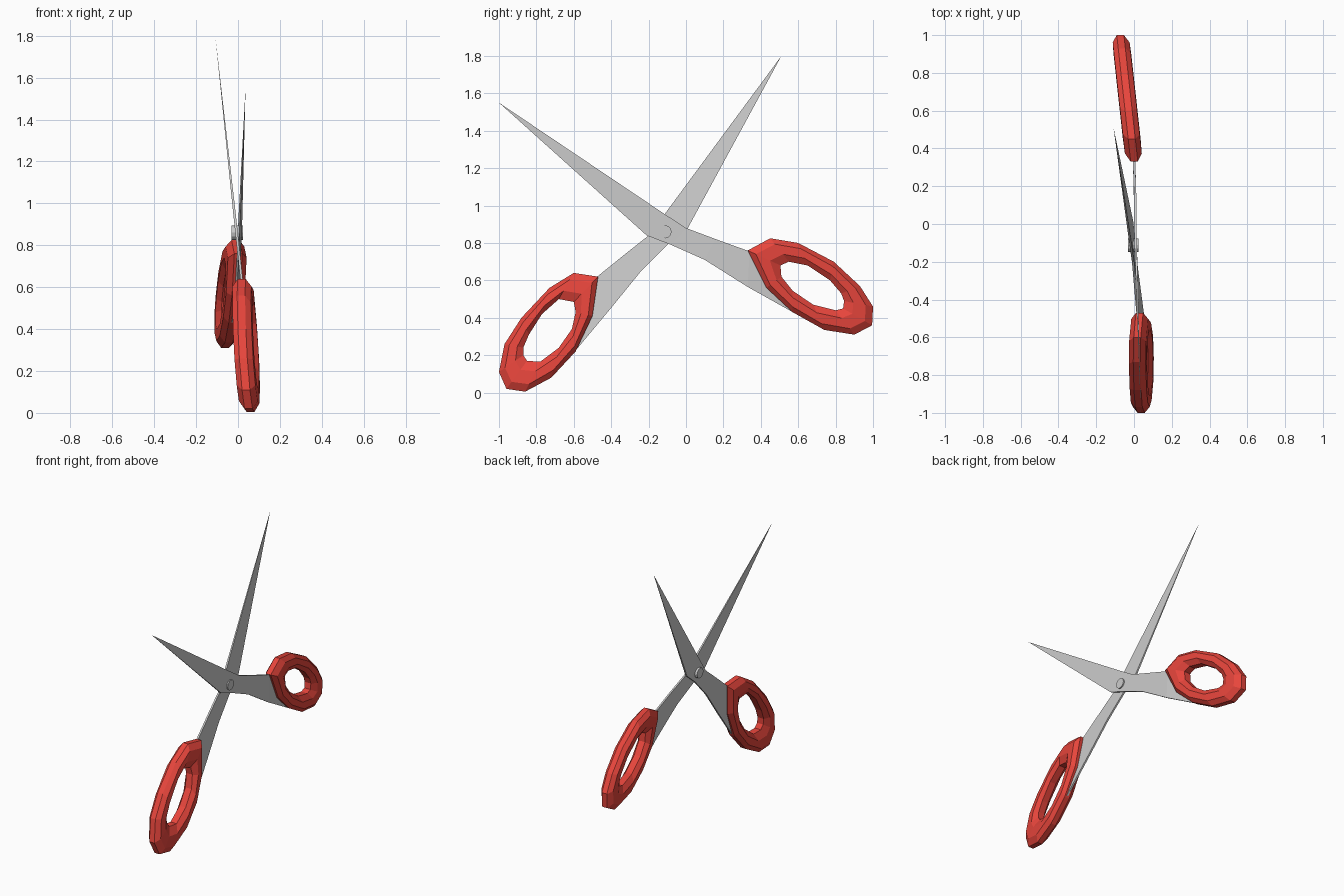
import bpy, bmesh
from mathutils import Matrix

if "Cube" in bpy.data.objects:
    bpy.data.objects.remove(bpy.data.objects["Cube"])

red = bpy.data.materials.new("red_plastic")
red.diffuse_color = (0.8, 0.06, 0.045, 1)
red.use_nodes = True
red.node_tree.nodes["Principled BSDF"].inputs["Base Color"].default_value = red.diffuse_color


def finish(bm, name, mat=None):
    bmesh.ops.recalc_face_normals(bm, faces=bm.faces)
    me = bpy.data.meshes.new(name)
    bm.to_mesh(me)
    bm.free()
    ob = bpy.data.objects.new(name, me)
    bpy.context.collection.objects.link(ob)
    if mat:
        me.materials.append(mat)
    return ob


# Steel blade: a thin strip through (upper, lower) pairs, running to a point
def blade(name, tip, pairs, plane, half=0.006):
    bm = bmesh.new()

    def vert(p, off):
        return bm.verts.new((plane(*p) + off, *p))

    rings = [[vert(p, s) for p, s in
              ((up, half), (lo, half), (lo, -half), (up, -half))]
             for up, lo in pairs]
    for a, b in zip(rings, rings[1:]):
        for k in range(4):
            bm.faces.new((a[k], a[(k + 1) % 4], b[(k + 1) % 4], b[k]))
    bm.faces.new(rings[-1])
    t = vert(tip, 0)
    for k in range(4):
        bm.faces.new((rings[0][k], rings[0][(k + 1) % 4], t))
    return finish(bm, name)


# Faceted finger loop: rounded section swept between outer and inner outlines
SECTION = [(0, .4), (.25, .95), (.68, 1), (1, .5),
           (1, -.5), (.68, -1), (.25, -.95), (0, -.4)]


def finger_loop(name, outer, inner, plane, half=0.047):
    bm = bmesh.new()
    rings = []
    for o, i in zip(outer, inner):
        ring = []
        for u, h in SECTION:
            y, z = (o[k] + (i[k] - o[k]) * u for k in (0, 1))
            ring.append(bm.verts.new((plane(y, z) + h * half, y, z)))
        rings.append(ring)
    n = len(SECTION)
    for j, a in enumerate(rings):
        b = rings[(j + 1) % len(rings)]
        for k in range(n):
            bm.faces.new((a[k], a[(k + 1) % n], b[(k + 1) % n], b[k]))
    return finish(bm, name, red)


# Tilted planes of the two halves
def loop_a(y, z):
    return -0.035 - 0.11 * (y - 0.66)


def blade_a(y, z):
    return 0.006 - 0.03 * y if y < 0 else min(0.006, loop_a(y, z))


def loop_b(y, z):
    return 0.037 + 0.08 * (y + 0.75) - 0.1 * (z - 0.32)


def blade_b(y, z):
    return -0.007 - 0.108 * (z - 0.86)


# Half with the loop on the +y side
blade("blade_front", (-1.0, 1.55),
      [((-.115, .955), (-.21, .84)), ((0, .88), (-.08, .79)),
       ((.16, .82), (.10, .71)), ((.34, .755), (.33, .565)),
       ((.45, .58), (.58, .425))], blade_a)
finger_loop("finger_loop_front",
            [(.33, .76), (.45, .825), (.60, .80), (.79, .70), (.93, .57), (1, .46),
             (.995, .36), (.90, .31), (.74, .335), (.57, .43), (.43, .56)],
            [(.505, .68), (.55, .70), (.65, .68), (.77, .60), (.83, .53), (.845, .49),
             (.84, .45), (.80, .44), (.68, .47), (.57, .545), (.51, .62)], loop_a)

# Half with the loop on the -y side
blade("blade_back", (.51, 1.80),
      [((-.11, .96), (.01, .88)), ((-.20, .84), (-.09, .80)),
       ((-.32, .745), (-.24, .65)), ((-.475, .62), (-.40, .453)),
       ((-.53, .42), (-.59, .225))], blade_b)
finger_loop("finger_loop_back",
            [(-.47, .62), (-.60, .64), (-.73, .56), (-.88, .40), (-.97, .26), (-1, .11),
             (-.96, .02), (-.86, .005), (-.72, .08), (-.59, .22), (-.50, .41)],
            [(-.60, .485), (-.68, .50), (-.77, .42), (-.84, .31), (-.87, .24), (-.87, .20),
             (-.85, .17), (-.78, .165), (-.68, .24), (-.61, .34), (-.59, .43)], loop_b)

# Pivot screw
bm = bmesh.new()
bmesh.ops.create_cone(bm, cap_ends=True, segments=12, radius1=.035, radius2=.035,
                      depth=.055,
                      matrix=Matrix.Translation((-.004, -.112, .86)) @ Matrix.Rotation(1.5708, 4, 'Y'))
finish(bm, "pivot_screw")
